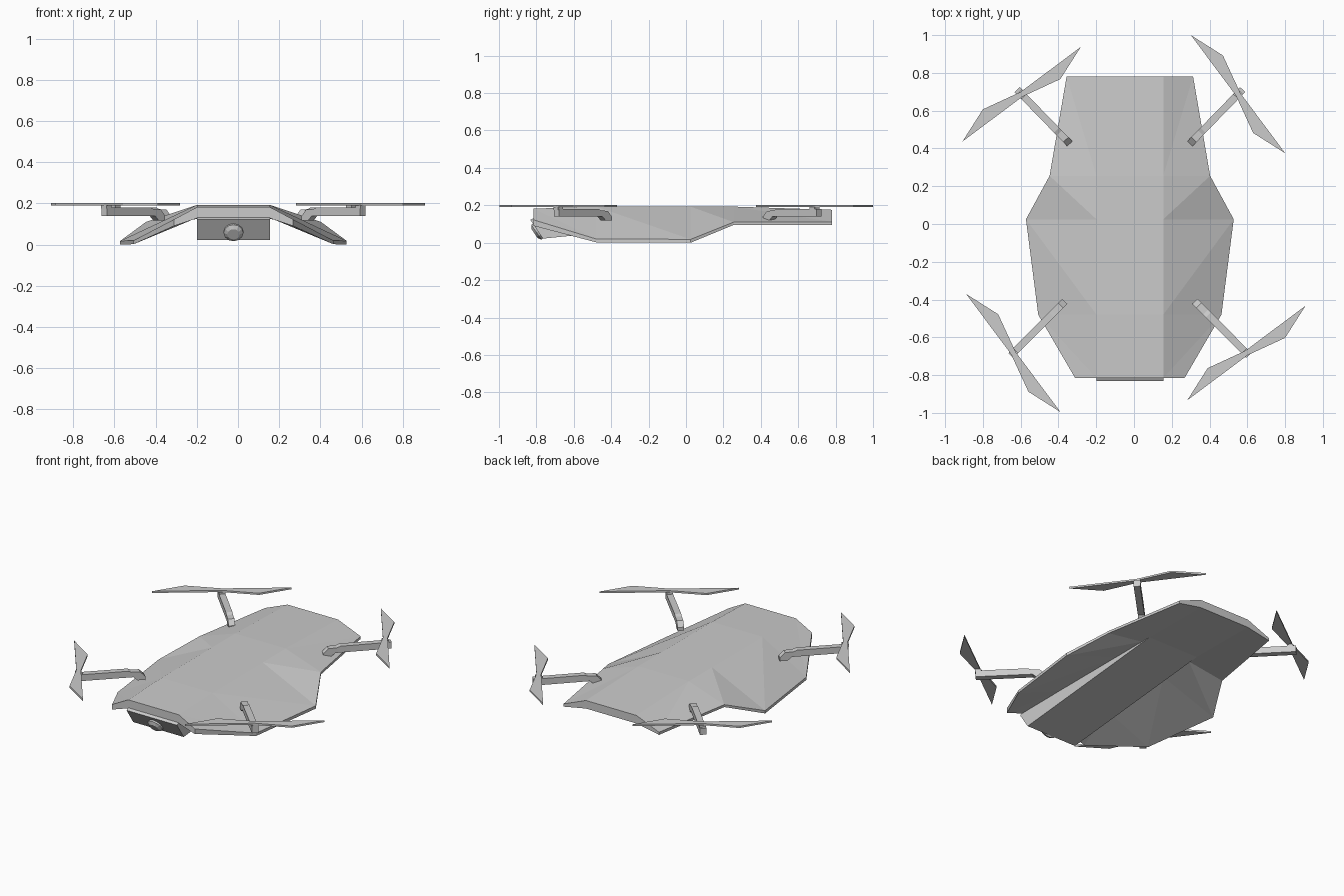
import bpy, bmesh, math
from mathutils import Matrix, Vector

if "Cube" in bpy.data.objects:
    bpy.data.objects.remove(bpy.data.objects["Cube"])

CX = -0.022          # the craft's mirror plane
RIDGE = 0.177        # half width of the flat spine


def make(name, verts, faces):
    bm = bmesh.new()
    vs = [bm.verts.new(v) for v in verts]
    for f in faces:
        bm.faces.new([vs[i] for i in f])
    bmesh.ops.recalc_face_normals(bm, faces=bm.faces[:])
    me = bpy.data.meshes.new(name)
    bm.to_mesh(me)
    bm.free()
    ob = bpy.data.objects.new(name, me)
    bpy.context.collection.objects.link(ob)
    return ob


def prism(name, a, b):
    """Closed solid between two matching outlines."""
    n = len(a)
    sides = [(i, (i + 1) % n, (i + 1) % n + n, i + n) for i in range(n)]
    return make(name, a + b, [tuple(range(n)), tuple(range(n, 2 * n))] + sides)


# Body shell: stations of y, half width, spine z, rim top z, rim bottom z, underside z
stations = [
    (-0.815, 0.29, 0.182, 0.122, 0.09, 0.128),
    (-0.48, 0.485, 0.193, 0.02, 0.002, 0.13),
    (0.025, 0.55, 0.193, 0.018, 0.0, 0.13),
    (0.255, 0.425, 0.193, 0.11, 0.095, 0.13),
    (0.78, 0.335, 0.176, 0.112, 0.095, 0.125),
]
verts, faces = [], []
for y, w, zt, rt, rb, zb in stations:
    verts += [(CX + x, y, z) for x, z in (
        (-w, rt), (-RIDGE, zt), (RIDGE, zt), (w, rt),
        (w, rb), (RIDGE, zb), (-RIDGE, zb), (-w, rb))]
for s in range(len(stations) - 1):
    for i in range(8):
        j = (i + 1) % 8
        a, b, c, d = s * 8 + i, s * 8 + j, s * 8 + 8 + j, s * 8 + 8 + i
        if i in (0, 6):      # sloped panels split so both sides mirror
            faces += [(a, b, d), (b, c, d)]
        elif i in (2, 4):
            faces += [(a, b, c), (a, c, d)]
        else:
            faces.append((a, b, c, d))
for e in (0, 32):            # end caps
    faces += [(e, e + 1, e + 6, e + 7), (e + 1, e + 2, e + 5, e + 6), (e + 2, e + 3, e + 4, e + 5)]
make("body_shell", verts, faces)

# Wedge-shaped camera housing under the spine
side = [(-0.832, 0.122), (-0.765, 0.022), (0.33, 0.13), (0.33, 0.14), (-0.8, 0.14)]
prism("camera_housing",
      [(CX - RIDGE, y, z) for y, z in side],
      [(CX + RIDGE, y, z) for y, z in side])

# Camera lens, set square to the sloping front face
axis = Vector((0, -0.1, -0.067)).normalized()
rot = axis.to_track_quat('Z', 'Y').to_matrix().to_4x4()
centre = Vector((CX, -0.79, 0.063))
rings = [(0.048, -0.02), (0.048, 0.012), (0.03, 0.024)]
verts, faces, n = [], [], 12
for r, h in rings:
    for k in range(n):
        t = 2 * math.pi * k / n
        verts.append(centre + rot @ Vector((r * math.cos(t), r * math.sin(t), h)))
for s in range(2):
    faces += [(s * n + k, s * n + (k + 1) % n, s * n + n + (k + 1) % n, s * n + n + k) for k in range(n)]
faces += [tuple(range(n)), tuple(range(2 * n, 3 * n))]
make("camera_lens", verts, faces)

# Arms (profile along the arm, height) and two-bladed rotors
arm_profile = [(0, 0.118), (0, 0.14), (0.03, 0.17), (0.08, 0.172), (0.1, 0.18),
               (0.4, 0.18), (0.4, 0.14), (0.07, 0.14), (0.045, 0.118)]
blade = [(-0.012, -0.006), (0.012, 0.006), (-0.08, 0.205), (-0.25, 0.313)]


def arm(name, root, hub):
    d = (Vector(hub) - Vector(root)).normalized()
    side = Vector((-d.y, d.x)) * 0.019
    loops = []
    for sgn in (-1, 1):
        loops.append([(root[0] + d.x * s + sgn * side.x,
                       root[1] + d.y * s + sgn * side.y, z) for s, z in arm_profile])
    prism(name + "_arm", *loops)
    # short motor post
    sq = [(-0.018, -0.018), (0.018, -0.018), (0.018, 0.018), (-0.018, 0.018)]
    r = Matrix.Rotation(math.atan2(d.y, d.x), 2)
    pts = [r @ Vector(p) + Vector(hub) for p in sq]
    prism(name + "_motor", [(p.x, p.y, 0.175) for p in pts], [(p.x, p.y, 0.192) for p in pts])


def rotor(name, hub, turn):
    for k in range(2):
        r = Matrix.Rotation(turn + k * math.pi, 2)
        pts = [r @ Vector(p) + Vector(hub) for p in blade]
        prism(f"{name}_blade_{k + 1}", [(p.x, p.y, 0.191) for p in pts],
              [(p.x, p.y, 0.202) for p in pts])


for end, root, hub in (("rear", (0.318, 0.425), (0.573, 0.687)),
                       ("front", (0.345, -0.41), (0.617, -0.683))):
    for label, s in (("left", -1), ("right", 1)):
        name = f"{end}_{label}"
        h = (CX + s * hub[0], hub[1])
        arm(name, (CX + s * root[0], root[1]), h)
        same = name in ("rear_right", "front_left")
        rotor(name, h, 0 if same else -math.pi / 2)
